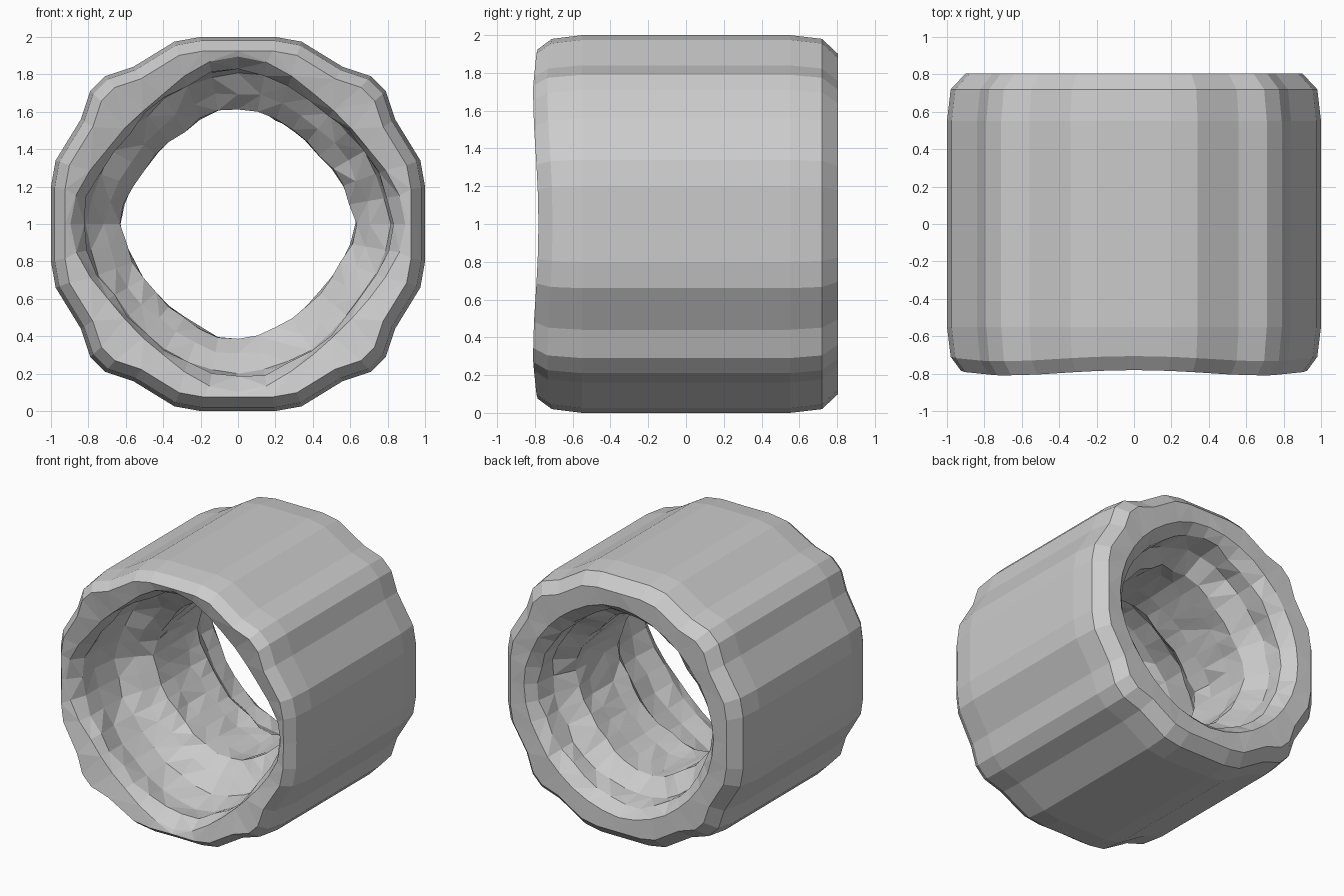
import bpy, bmesh, math, random

if "Cube" in bpy.data.objects:
    bpy.data.objects.remove(bpy.data.objects["Cube"])

random.seed(7)

# One quadrant of the lobed outer outline, from the top going right
QUAD = [(0, 1), (0.2, 1), (0.34, 0.975), (0.56, 0.84), (0.71, 0.79),
        (0.79, 0.71), (0.84, 0.56), (0.975, 0.34), (1, 0.2)]
outline = []
for q in range(4):
    a = -q * math.pi / 2
    c, s = math.cos(a), math.sin(a)
    outline += [(x * c - z * s, x * s + z * c) for x, z in QUAD]
N = len(outline)

# Outer skin, front to back: (y, scale)
OUTER = [(-0.795, 0.925), (-0.72, 0.98), (-0.55, 1.0),
         (0.55, 1.0), (0.72, 0.98), (0.805, 0.90)]
# Bore, back to front: (y, radius at the four axes, radius on the diagonals)
INNER = [(0.80, 0.79, 0.77), (0.72, 0.72, 0.69), (0.57, 0.71, 0.68),
         (0.42, 0.62, 0.57), (0.27, 0.63, 0.58), (0.05, 0.63, 0.58),
         (-0.10, 0.62, 0.565), (-0.20, 0.70, 0.66), (-0.30, 0.80, 0.76),
         (-0.50, 0.83, 0.79), (-0.67, 0.82, 0.76), (-0.765, 0.895, 0.79)]

bm = bmesh.new()
rings = []
for y, k in OUTER:
    ring = []
    for x, z in outline:
        # front rim is shallower at the four axes
        dip = 0.014 * math.cos(4 * math.atan2(x, z)) if y < -0.7 else 0.0
        ring.append(bm.verts.new((x * k, y + dip, 1 + z * k)))
    rings.append(ring)

for j, (y, r_axis, r_diag) in enumerate(INNER):
    ring = []
    rough = 0.018 if 0 < j < len(INNER) - 1 else 0.004
    for i in range(N):
        a = i * math.tau / N
        w = abs(math.cos(2 * a)) ** 3
        r = r_diag + (r_axis - r_diag) * w + random.uniform(-0.5, 1) * rough
        ring.append(bm.verts.new((r * math.sin(a), y + random.uniform(-1, 1) * rough,
                                  1 + r * math.cos(a))))
    rings.append(ring)

# Skin the rings into a closed tube wall
bore = []
for j in range(len(rings)):
    a, b = rings[j], rings[(j + 1) % len(rings)]
    for i in range(N):
        n = (i + 1) % N
        f = bm.faces.new((a[i], a[n], b[n], b[i]))
        if j >= len(OUTER) - 1:
            bore.append(f)

# Faceted, triangulated bore
bmesh.ops.triangulate(bm, faces=bore)
bmesh.ops.recalc_face_normals(bm, faces=bm.faces)

mesh = bpy.data.meshes.new("lobed_tube")
bm.to_mesh(mesh)
bm.free()
tube = bpy.data.objects.new("lobed_tube", mesh)
bpy.context.collection.objects.link(tube)
